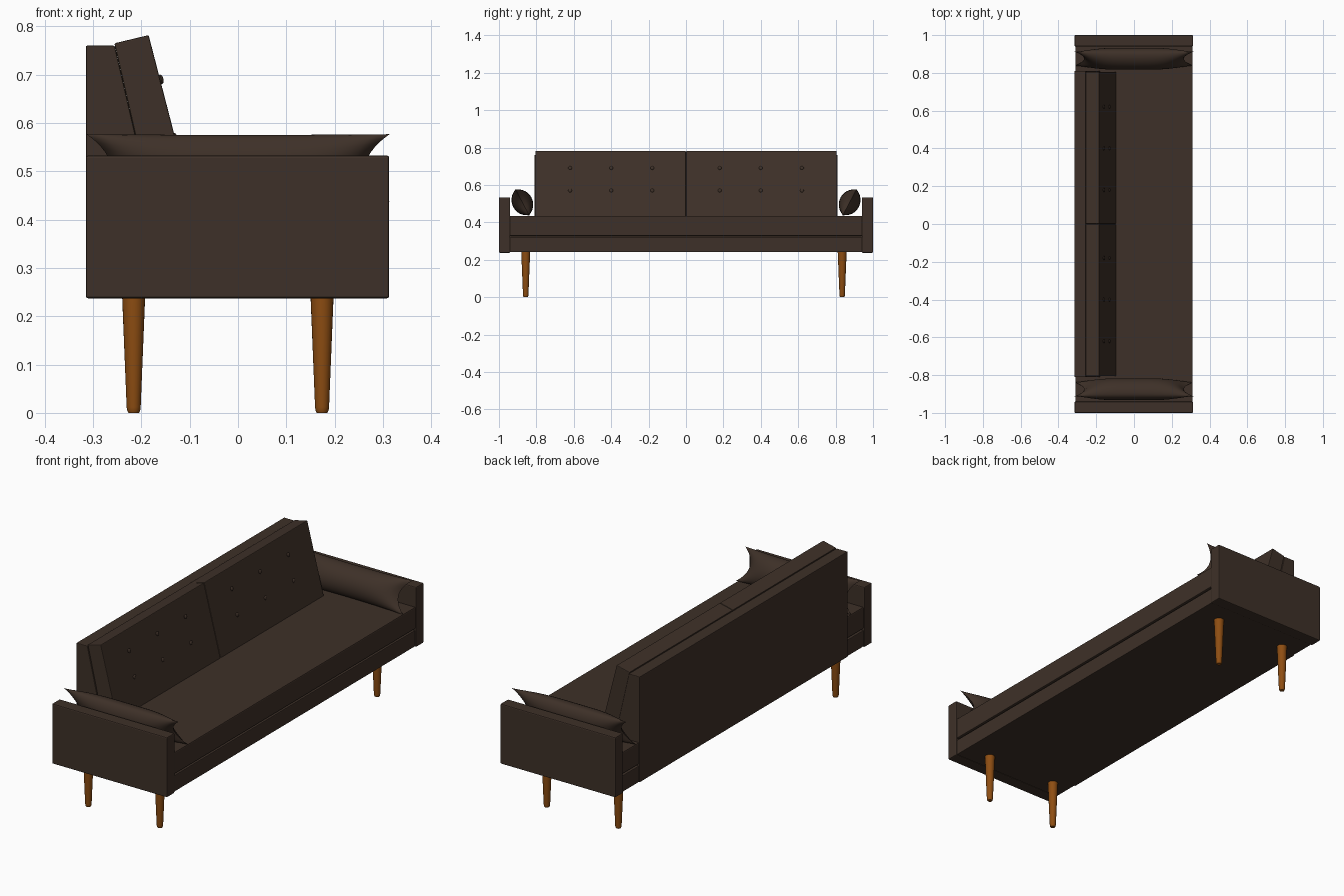
import bpy, bmesh, math
from mathutils import Matrix, Vector

default = bpy.data.objects.get("Cube")
if default:
    bpy.data.objects.remove(default)


def material(name, colour):
    m = bpy.data.materials.new(name)
    m.use_nodes = True
    m.diffuse_color = (*colour, 1)
    bsdf = m.node_tree.nodes["Principled BSDF"]
    bsdf.inputs["Base Color"].default_value = (*colour, 1)
    bsdf.inputs["Roughness"].default_value = 0.8
    return m


fabric = material("dark brown fabric", (0.048, 0.030, 0.021))
wood = material("orange wood", (0.27, 0.075, 0.006))


def finish(name, bm, mat, bevel=0, smooth=False):
    bmesh.ops.recalc_face_normals(bm, faces=bm.faces)
    mesh = bpy.data.meshes.new(name)
    bm.to_mesh(mesh)
    bm.free()
    mesh.materials.append(mat)
    obj = bpy.data.objects.new(name, mesh)
    bpy.context.collection.objects.link(obj)
    if bevel:
        mod = obj.modifiers.new("soft edges", "BEVEL")
        mod.width = bevel
        mod.segments = 2
    if smooth:
        bpy.ops.object.select_all(action="DESELECT")
        obj.select_set(True)
        bpy.context.view_layer.objects.active = obj
        bpy.ops.object.shade_smooth_by_angle(angle=math.radians(40))
    return obj


def prism(name, profile, y0, y1, bevel):
    """Side profile of (x, z) points stretched from y0 to y1."""
    bm = bmesh.new()
    face = bm.faces.new([bm.verts.new((x, y0, z)) for x, z in profile])
    new = bmesh.ops.extrude_face_region(bm, geom=[face])["geom"]
    verts = [v for v in new if isinstance(v, bmesh.types.BMVert)]
    bmesh.ops.translate(bm, verts=verts, vec=(0, y1 - y0, 0))
    return finish(name, bm, fabric, bevel)


def block(name, x0, x1, y0, y1, z0, z1, bevel):
    return prism(name, [(x0, z0), (x1, z0), (x1, z1), (x0, z1)], y0, y1, bevel)


# Seat: lower frame, recessed core that leaves a groove, and upper mattress
block("seat_base", -0.31, 0.308, -0.942, 0.942, 0.24, 0.32, 0.003)
block("seat_core", -0.295, 0.293, -0.942, 0.942, 0.31, 0.34, 0)
block("seat_mattress", -0.31, 0.31, -0.942, 0.942, 0.328, 0.435, 0.005)

# Back frame, flush with the rear of the seat
prism("back_frame", [(-0.315, 0.24), (-0.18, 0.24), (-0.18, 0.435),
                     (-0.255, 0.76), (-0.315, 0.76)], -0.81, 0.81, 0.003)

# Sloping back cushions, one for each half
cushion = [(-0.179, 0.43), (-0.094, 0.43), (-0.185, 0.782), (-0.256, 0.765)]
prism("back_cushion_right", cushion, -0.805, -0.001, 0.003)
prism("back_cushion_left", cushion, 0.001, 0.805, 0.003)

# Buttons on the sloping cushion front
slope = Vector((-0.091, 0, 0.352))
normal = Vector((0.352, 0, 0.091)).normalized()
bm = bmesh.new()
for z, lift in ((0.69, 0.002), (0.57, 0)):
    for y in (-0.62, -0.4, -0.18, 0.18, 0.4, 0.62):
        point = Vector((-0.094, y, 0.43)) + slope * ((z - 0.43) / slope.z)
        turn = normal.to_track_quat("Z", "Y").to_matrix().to_4x4()
        place = Matrix.Translation(point + normal * lift) @ turn
        bmesh.ops.create_uvsphere(bm, u_segments=12, v_segments=8, radius=0.01,
                                  matrix=place @ Matrix.Diagonal((1, 1, 0.5, 1)))
finish("back_buttons", bm, fabric, smooth=True)


def pillow(name, side):
    """Pinched bolster pillow leaning outwards on an arm."""
    bm = bmesh.new()
    nu, nv = 32, 14
    bottom = Vector((0, side * 0.838, 0.437))
    top = Vector((0, side * 0.912, 0.577))
    middle, half = (bottom + top) / 2, (top - bottom) / 2
    out = Vector((0, -side * half.z, abs(half.y))).normalized()
    for face in (-1, 1):
        grid = []
        for i in range(nu + 1):
            u = 2 * i / nu - 1
            row = []
            for j in range(nv + 1):
                v = math.sin(math.pi * (j / nv - 0.5))
                puff = (1 - u ** 4) ** 0.75 * max(0, 1 - v * v) ** 0.6
                p = middle + half * v * (0.93 + 0.07 * u * u)
                p += out * (face * 0.055 * puff)
                p.x = u * (0.314 - 0.05 * (1 - v * v))
                row.append(bm.verts.new(p))
            grid.append(row)
        for a, b in zip(grid, grid[1:]):
            for j in range(nv):
                bm.faces.new((a[j], b[j], b[j + 1], a[j + 1]))
    bmesh.ops.remove_doubles(bm, verts=bm.verts, dist=0.0002)
    return finish(name, bm, fabric, smooth=True)


# Arms and pillows at both ends
for label, side in (("right", -1), ("left", 1)):
    inner, outer = sorted((side * 0.94, side * 1.0))
    block("arm_" + label, -0.315, 0.313, inner, outer, 0.237, 0.533, 0.005)
    pillow("pillow_" + label, side)


# Tapered round legs with a small rounded foot
def leg(name, x, y):
    bm = bmesh.new()
    rings = []
    for z, r in ((0, 0.011), (0.005, 0.0135), (0.012, 0.0145), (0.245, 0.024)):
        rings.append([bm.verts.new((x + r * math.cos(a), y + r * math.sin(a), z))
                      for a in (math.tau * k / 24 for k in range(24))])
    for low, high in zip(rings, rings[1:]):
        for k in range(24):
            n = (k + 1) % 24
            bm.faces.new((low[k], low[n], high[n], high[k]))
    bm.faces.new(rings[0])
    bm.faces.new(rings[-1])
    finish(name, bm, wood, smooth=True)


for end, x in (("front", 0.174), ("back", -0.216)):
    leg(end + "_leg_right", x, -0.857)
    leg(end + "_leg_left", x, 0.835)
